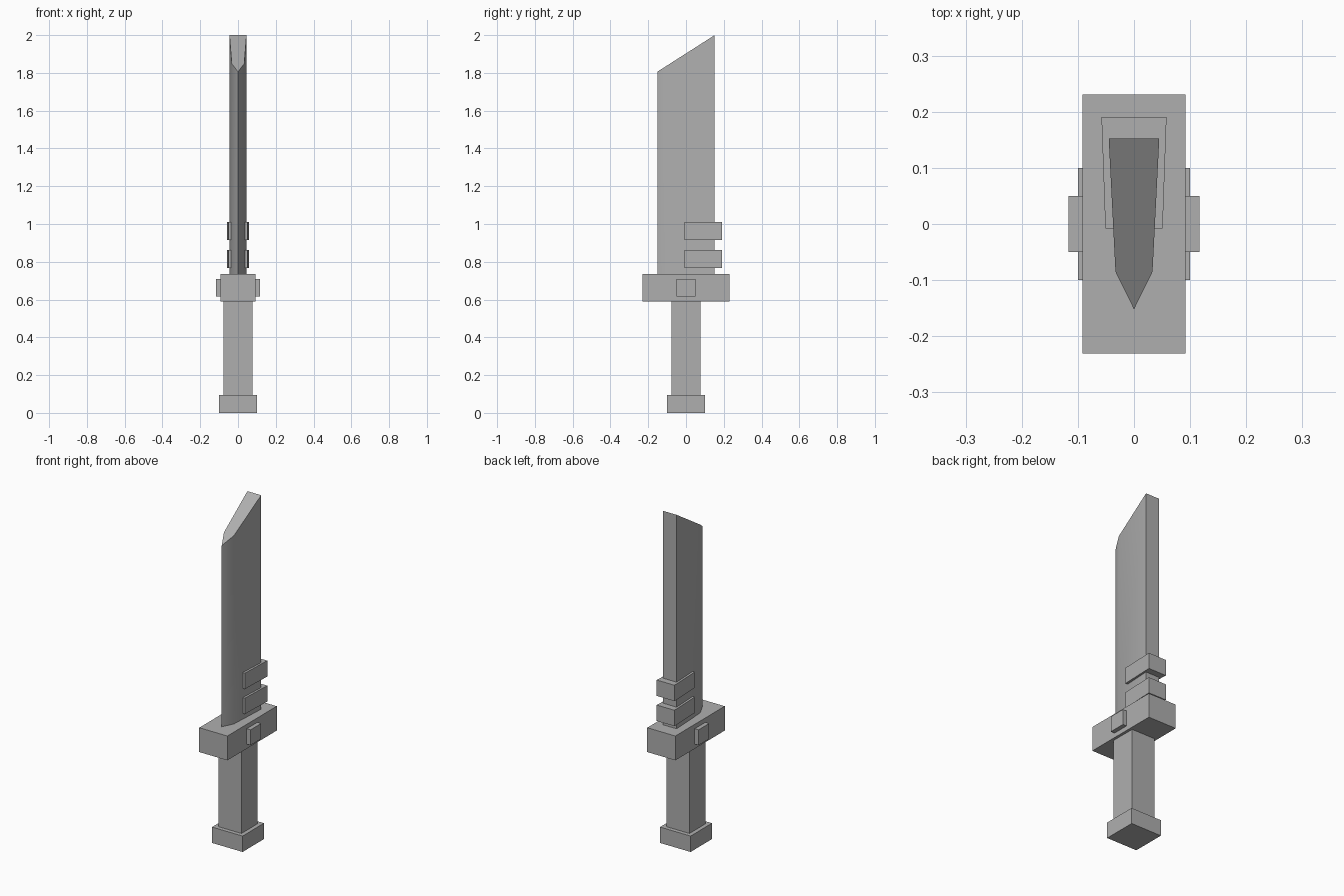
import bpy, bmesh, math

if "Cube" in bpy.data.objects:
    bpy.data.objects.remove(bpy.data.objects["Cube"])

# Dark grey finish shared by every part
steel = bpy.data.materials.new("dark_grey")
steel.diffuse_color = (0.43, 0.43, 0.43, 1.0)
steel.use_nodes = True
steel.node_tree.nodes["Principled BSDF"].inputs["Base Color"].default_value = steel.diffuse_color


def prism(name, outline, z0, top):
    """Extrude an (x, y) outline from z0 up to top(y)."""
    bm = bmesh.new()
    low = [bm.verts.new((x, y, z0)) for x, y in outline]
    high = [bm.verts.new((x, y, top(y))) for x, y in outline]
    bm.faces.new(low[::-1])
    bm.faces.new(high)
    n = len(outline)
    for i in range(n):
        j = (i + 1) % n
        bm.faces.new((low[i], low[j], high[j], high[i]))
    bmesh.ops.recalc_face_normals(bm, faces=bm.faces)
    mesh = bpy.data.meshes.new(name)
    bm.to_mesh(mesh)
    bm.free()
    mesh.materials.append(steel)
    ob = bpy.data.objects.new(name, mesh)
    bpy.context.collection.objects.link(ob)
    return ob


def box(name, hx, hy, z0, z1):
    outline = [(-hx, -hy), (hx, -hy), (hx, hy), (-hx, hy)]
    return prism(name, outline, z0, lambda y: z1)


# Handle, pommel and guard
box("pommel", 0.1, 0.1, 0.0, 0.094)
box("handle", 0.076, 0.076, 0.09, 0.605)
box("guard", 0.092, 0.231, 0.59, 0.734)

# Studs on both sides of the guard
for side, label in ((1, "right"), (-1, "left")):
    stud = box("guard_stud_" + label, 0.02, 0.05, 0.617, 0.708)
    stud.location.x = side * 0.097

# Tapered blade with a slanted tip
half = [(0.0, -0.152), (0.033, -0.085), (0.045, 0.152)]
outline = half + [(-x, y) for x, y in reversed(half[1:])]
blade = prism("blade", outline, 0.72, lambda y: 2.0 + (y - 0.152) * 0.638)
bpy.context.view_layer.objects.active = blade
blade.select_set(True)
bpy.ops.object.shade_smooth_by_angle(angle=math.radians(30))

# Bands wrapped round the spine of the blade
for i, z in enumerate((0.768, 0.916)):
    wrap = [(-0.051, -0.008), (0.051, -0.008), (0.058, 0.191), (-0.058, 0.191)]
    prism(f"spine_band_{i + 1}", wrap, z, lambda y, z=z: z + 0.094)
